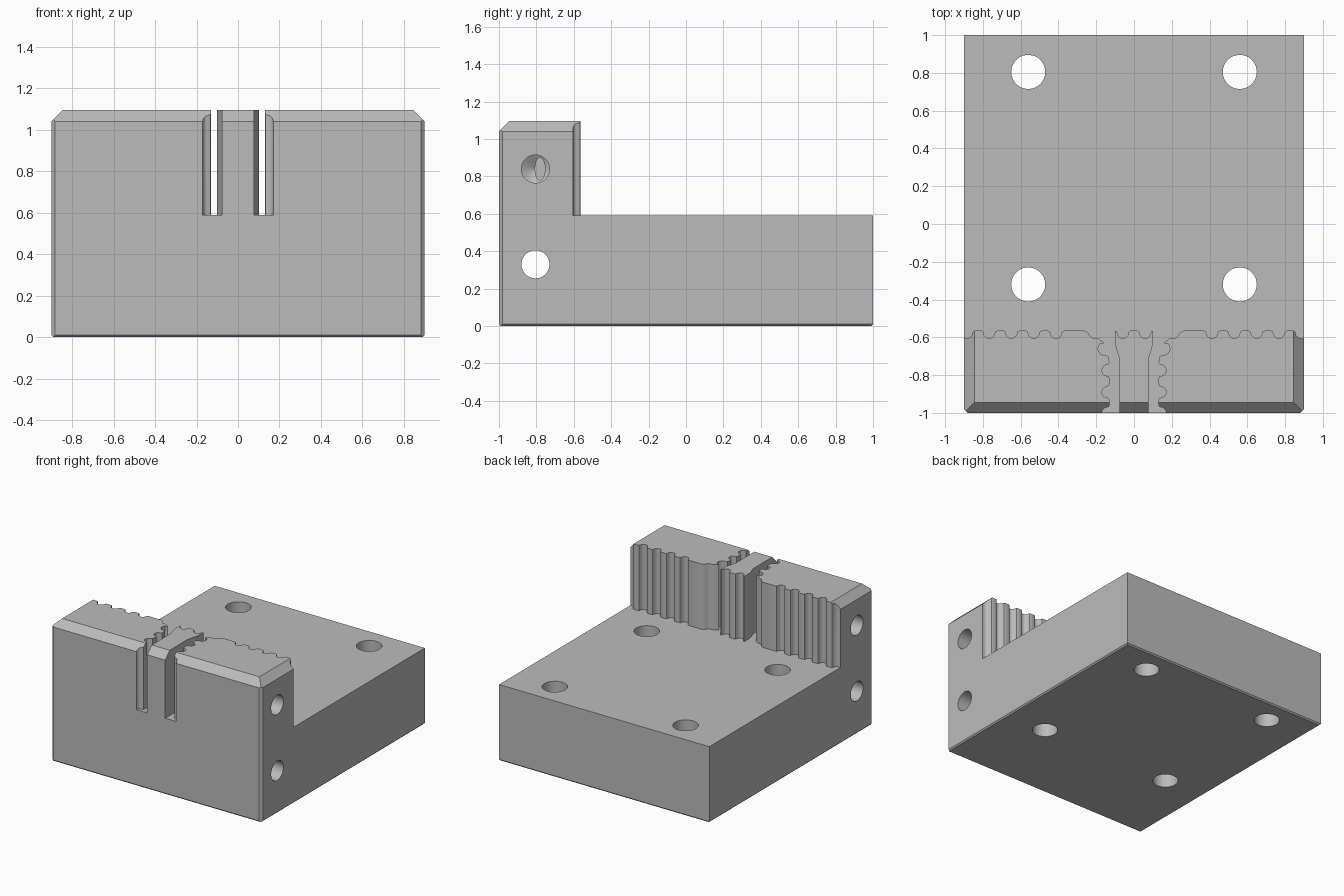
import bpy, bmesh, math
from mathutils import Vector, Matrix

if "Cube" in bpy.data.objects:
    bpy.data.objects.remove(bpy.data.objects["Cube"])

P = 0.118            # tooth pitch
BACK = -0.565        # rear plane of the clamp wall
FLOOR, TOP = 0.59, 1.095

grey = bpy.data.materials.new("machined grey")
grey.diffuse_color = (0.5, 0.5, 0.5, 1)
grey.use_nodes = True
grey.node_tree.nodes["Principled BSDF"].inputs["Base Color"].default_value = grey.diffuse_color


def make(name, bm):
    bmesh.ops.recalc_face_normals(bm, faces=bm.faces)
    me = bpy.data.meshes.new(name)
    bm.to_mesh(me)
    bm.free()
    me.materials.append(grey)
    ob = bpy.data.objects.new(name, me)
    bpy.context.collection.objects.link(ob)
    return ob


def prism(name, pts, z0, z1):
    bm = bmesh.new()
    f = bm.faces.new([bm.verts.new((x, y, z0)) for x, y in pts])
    r = bmesh.ops.extrude_face_region(bm, geom=[f])
    vs = [g for g in r["geom"] if isinstance(g, bmesh.types.BMVert)]
    bmesh.ops.translate(bm, verts=vs, vec=(0, 0, z1 - z0))
    return make(name, bm)


def groove(depth=0.04, half=0.03, n=8):
    """(along, depth) points of one rounded groove with softened lips."""
    arc = [(half * math.cos(math.pi * i / n),
            0.01 + (depth - 0.01) * math.sin(math.pi * i / n))
           for i in range(n + 1)]
    lip = [(half + 0.012, 0), (half + 0.004, 0.003)]
    return lip + arc + [(-a, d) for a, d in reversed(lip)]


# Block with chamfered edges, trimmed by planes
bm = bmesh.new()
bmesh.ops.create_cube(bm, size=1, matrix=Matrix.Translation((0, 0, TOP / 2))
                      @ Matrix.Diagonal((1.8, 2, TOP, 1)))
c, s, b = 0.055, 0.018, 0.01
planes = [((0, -1, TOP - c), (0, -1, 1)), ((0, -1, b), (0, -1, -1)),
          ((0, 1, b), (0, 1, -1))]
for m in (-1, 1):
    planes += [((m * 0.9, 0, TOP - c), (m, 0, 1)),
               ((m * 0.9, 0, b), (m, 0, -1)),
               ((m * 0.9, -1 + s, 0), (m, -1, 0))]
for co, no in planes:
    r = bmesh.ops.bisect_plane(bm, geom=bm.verts[:] + bm.edges[:] + bm.faces[:],
                               dist=1e-5, plane_co=co, plane_no=Vector(no).normalized(),
                               clear_outer=True)
    edges = [g for g in r["geom_cut"] if isinstance(g, bmesh.types.BMEdge)]
    bmesh.ops.contextual_create(bm, geom=edges)
body = make("belt_clamp_block", bm)

# Outline of the removed space: toothed wall, toothed slot side, tongue
side = [(1.1, 1.2), (1.1, -0.605), (0.885, -0.605)]
side += [(0.885 + a, BACK - d) for a, d in groove() if a < -0.005]
for k in range(6, 2, -1):
    x = P * (k + 0.5)
    side += [(x + a, BACK - d) for a, d in groove()]
side += [(0.262, BACK), (0.245, -0.573), (0.234, -0.592), (0.222, -0.602),
         (0.19, -0.605), (0.172, -0.618), (0.158, -0.628)]
side += [(0.165, -0.633), (0.18, -0.634), (0.189, -0.648), (0.19, -0.665),
         (0.181, -0.684), (0.165, -0.694), (0.145, -0.697), (0.135, -0.703)]
for y in (-0.775, -0.89):
    side += [(0.13 + d, y + a) for a, d in groove()]
side += [(0.13 + d, -1.0 + a) for a, d in groove() if a > 0.005]
side += [(0.17, -1.0), (0.17, -1.1), (0.077, -1.1), (0.077, -0.73),
         (0.081, -0.70), (0.091, -0.67), (0.099, -0.64), (0.101, -0.62),
         (0.101, BACK)]
side += [(P / 2 + a, BACK - d) for a, d in groove() if a < 0.042]
outline = side + [(-x, y) for x, y in reversed(side)]
cutters = [prism("space_cutter", outline, FLOOR, 1.3)]


# Bores
def bore(name, r, loc, length, rot=None, r2=None):
    bm = bmesh.new()
    mat = Matrix.Translation(loc) @ (rot or Matrix())
    bmesh.ops.create_cone(bm, cap_ends=True, segments=48, radius1=r,
                          radius2=r if r2 is None else r2, depth=length, matrix=mat)
    cutters.append(make(name, bm))


along_x = Matrix.Rotation(math.pi / 2, 4, "Y")
for x in (-0.56, 0.56):
    for y in (0.805, -0.32):
        bore("mount_hole_cutter", 0.09, (x, y, 0.3), 1)
bore("lower_cross_hole_cutter", 0.075, (0, -0.805, 0.33), 2.2, along_x)

# Blind upper holes with drill-point ends
for m in (-1, 1):
    bm = bmesh.new()
    prof = [(1.1, 0), (1.1, 0.075), (0.175, 0.075), (0.13, 0)]
    vs = [bm.verts.new((m * x, -0.805, 0.84 + r)) for x, r in prof]
    es = [bm.edges.new(p) for p in zip(vs, vs[1:])]
    bmesh.ops.spin(bm, geom=vs + es, cent=(0, -0.805, 0.84), axis=(1, 0, 0),
                   angle=2 * math.pi, steps=48)
    bmesh.ops.remove_doubles(bm, verts=bm.verts, dist=1e-4)
    cutters.append(make("upper_hole_cutter", bm))

for cut in cutters:
    mod = body.modifiers.new(cut.name, "BOOLEAN")
    mod.operation, mod.solver, mod.object = "DIFFERENCE", "EXACT", cut
    cut.hide_render = True

bpy.context.view_layer.objects.active = body
body.select_set(True)
for mod in list(body.modifiers):
    bpy.ops.object.modifier_apply(modifier=mod.name)
for cut in cutters:
    bpy.data.objects.remove(cut)
bpy.ops.object.shade_smooth_by_angle(angle=math.radians(35))
